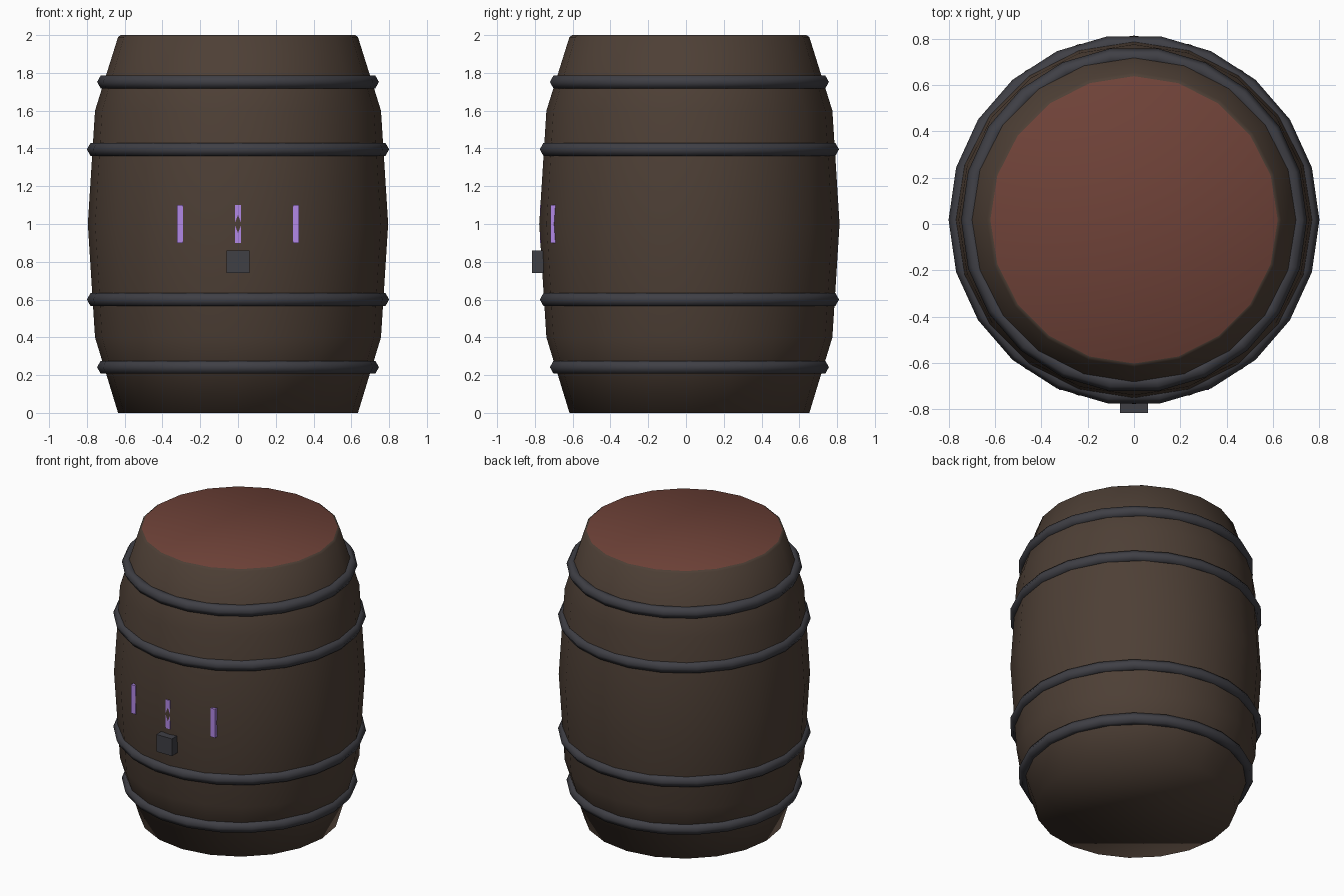
import bpy, bmesh
from math import cos, sin, pi

if "Cube" in bpy.data.objects:
    bpy.data.objects.remove(bpy.data.objects["Cube"])

CY = 0.018  # barrel axis sits slightly back of the latch


def material(name, rgb):
    m = bpy.data.materials.new(name)
    m.diffuse_color = (*rgb, 1)
    m.use_nodes = True
    m.node_tree.nodes["Principled BSDF"].inputs["Base Color"].default_value = m.diffuse_color
    return m


wood = material("wood", (0.075, 0.05, 0.036))
red = material("red_wood", (0.16, 0.055, 0.04))
iron = material("iron", (0.05, 0.05, 0.06))
purple = material("purple_glow", (0.45, 0.25, 0.8))


def lathe(name, profile, sides, mats, closed=False):
    """Revolve (radius, z) points; closed profiles make hoops, open ones get end caps."""
    bm = bmesh.new()
    rings = [[bm.verts.new((r * cos(2 * pi * i / sides), CY + r * sin(2 * pi * i / sides), z))
              for i in range(sides)] for r, z in profile]
    pairs = list(zip(rings, rings[1:]))
    if closed:
        pairs.append((rings[-1], rings[0]))
    for a, b in pairs:
        for i in range(sides):
            j = (i + 1) % sides
            bm.faces.new((a[i], a[j], b[j], b[i]))
    if not closed:
        bm.faces.new(rings[0][::-1])
        bm.faces.new(rings[-1]).material_index = 1
    bmesh.ops.recalc_face_normals(bm, faces=bm.faces)
    for f in bm.faces:
        f.smooth = True
    me = bpy.data.meshes.new(name)
    bm.to_mesh(me)
    bm.free()
    for m in mats:
        me.materials.append(m)
    ob = bpy.data.objects.new(name, me)
    bpy.context.collection.objects.link(ob)
    return ob


def box(name, lo, hi, mat):
    centre = [(a + b) / 2 for a, b in zip(lo, hi)]
    bpy.ops.mesh.primitive_cube_add(size=1, location=centre)
    ob = bpy.context.object
    ob.name = name
    ob.scale = [b - a for a, b in zip(lo, hi)]
    ob.data.materials.append(mat)
    return ob


# Barrel body with a red top head
lathe("barrel_body", [(0.635, 0), (0.757, 0.4), (0.795, 1.0), (0.757, 1.6),
                      (0.635, 1.99), (0.62, 2.0)], 20, [wood, red])

# Iron hoops with a hexagonal section
for k, (z, r) in enumerate([(0.242, 0.708), (0.6, 0.762), (1.395, 0.762), (1.752, 0.708)]):
    section = [(r + 0.038 * cos(a * pi / 3), z + 0.034 / sin(pi / 3) * sin(a * pi / 3))
               for a in range(6)]
    lathe(f"hoop_{k + 1}", section, 22, [iron], closed=True)

# Purple slots on the front, mostly sunk into the staves
for name, x, front in [("left", -0.307, -0.717), ("middle", 0, -0.774), ("right", 0.307, -0.717)]:
    box(f"slot_{name}", (x - 0.017, front, 0.9), (x + 0.017, front + 0.04, 1.1), purple)

# Square tap block
box("tap_block", (-0.06, -0.815, 0.74), (0.06, -0.755, 0.86), iron)
